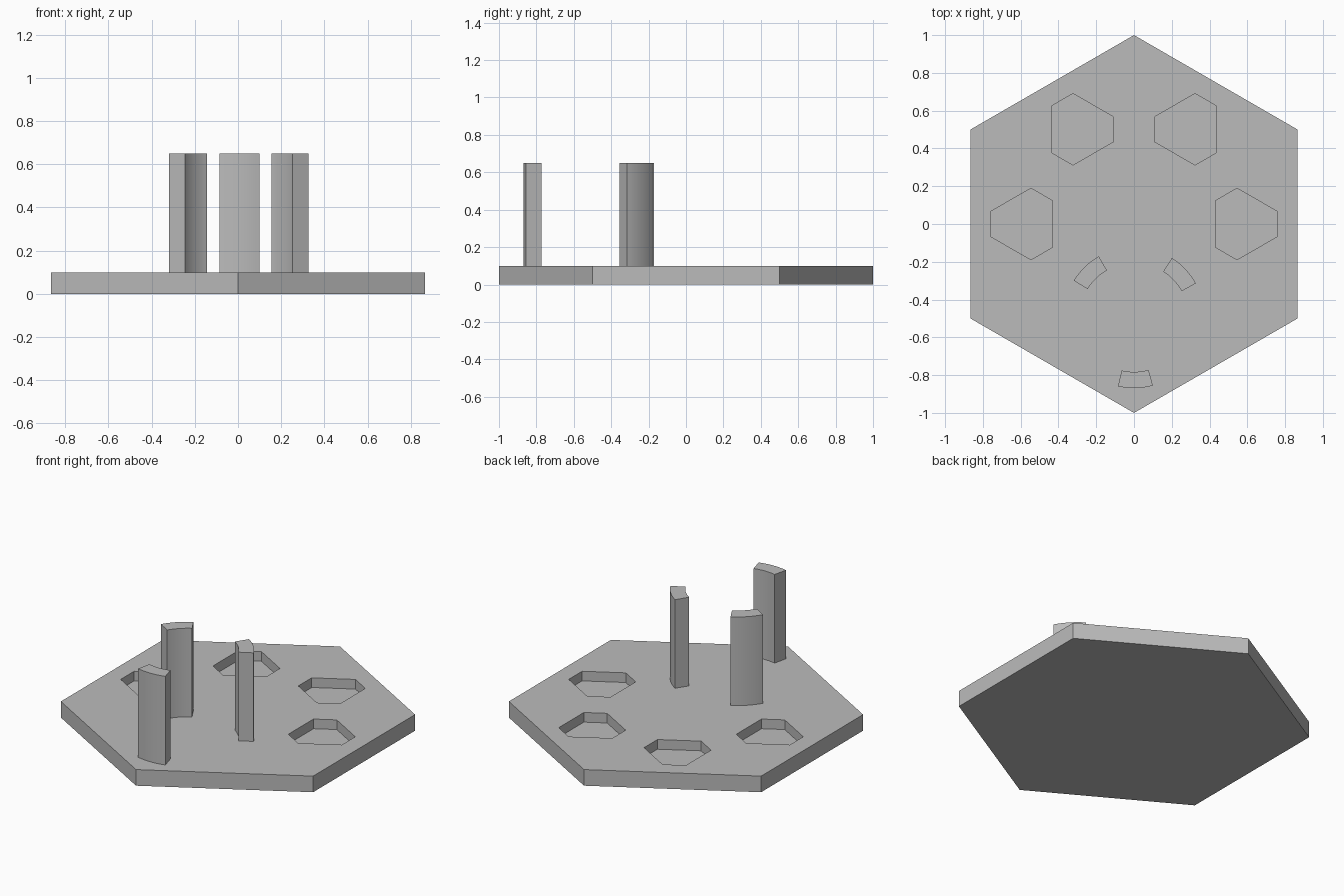
import bpy, bmesh
from math import cos, sin, radians

default = bpy.data.objects.get("Cube")
if default:
    bpy.data.objects.remove(default)

grey = bpy.data.materials.new("plain grey")
grey.use_nodes = True
colour = (0.5, 0.5, 0.5, 1)
grey.diffuse_color = colour
grey.node_tree.nodes["Principled BSDF"].inputs["Base Color"].default_value = colour


def polar(radius, degrees, cx=0.0, cy=0.0):
    a = radians(degrees)
    return cx + radius * cos(a), cy + radius * sin(a)


def prism(name, outline, bottom, top):
    """Extrude a flat outline between two heights."""
    bm = bmesh.new()
    face = bm.faces.new([bm.verts.new((x, y, bottom)) for x, y in outline])
    made = bmesh.ops.extrude_face_region(bm, geom=[face])["geom"]
    verts = [v for v in made if isinstance(v, bmesh.types.BMVert)]
    bmesh.ops.translate(bm, verts=verts, vec=(0, 0, top - bottom))
    bmesh.ops.recalc_face_normals(bm, faces=bm.faces)
    mesh = bpy.data.meshes.new(name)
    bm.to_mesh(mesh)
    bm.free()
    mesh.materials.append(grey)
    obj = bpy.data.objects.new(name, mesh)
    bpy.context.collection.objects.link(obj)
    return obj


def activate(obj):
    bpy.ops.object.select_all(action="DESELECT")
    obj.select_set(True)
    bpy.context.view_layer.objects.active = obj


# Hexagonal base plate
PLATE_TOP = 0.1
plate = prism("base_plate", [polar(1, 30 + 60 * i) for i in range(6)], 0, PLATE_TOP)

# Clipped-triangle pockets around the rear, alternating in direction
for i in range(4):
    cx, cy = polar(0.579, 60 * i)
    turn = 180 if i % 2 == 0 else 0
    if i > 1:
        turn = 180 if i == 2 else 0
    outline = [polar(0.192, turn + 120 * k + side, cx, cy)
               for k in range(3) for side in (-40, 40)]
    cutter = prism("pocket_cutter", outline, 0.04, 0.2)
    cutter.hide_render = True
    activate(plate)
    cut = plate.modifiers.new("pocket", "BOOLEAN")
    cut.operation = "DIFFERENCE"
    cut.solver = "EXACT"
    cut.object = cutter
    bpy.ops.object.modifier_apply(modifier=cut.name)
    bpy.data.objects.remove(cutter)

# Curved upright posts standing on a shared circle
HALF, STEPS = 14.3, 12
for name, middle in (("front_post", -88.8), ("left_post", 43.2), ("right_post", 134.2)):
    angles = [middle - HALF + 2 * HALF * s / STEPS for s in range(STEPS + 1)]
    outline = [polar(0.374, a, 0, -0.495) for a in angles]
    outline += [polar(0.288, a, 0, -0.495) for a in reversed(angles)]
    post = prism(name, outline, PLATE_TOP, 0.65)
    activate(post)
    bpy.ops.object.shade_smooth_by_angle(angle=radians(30))
